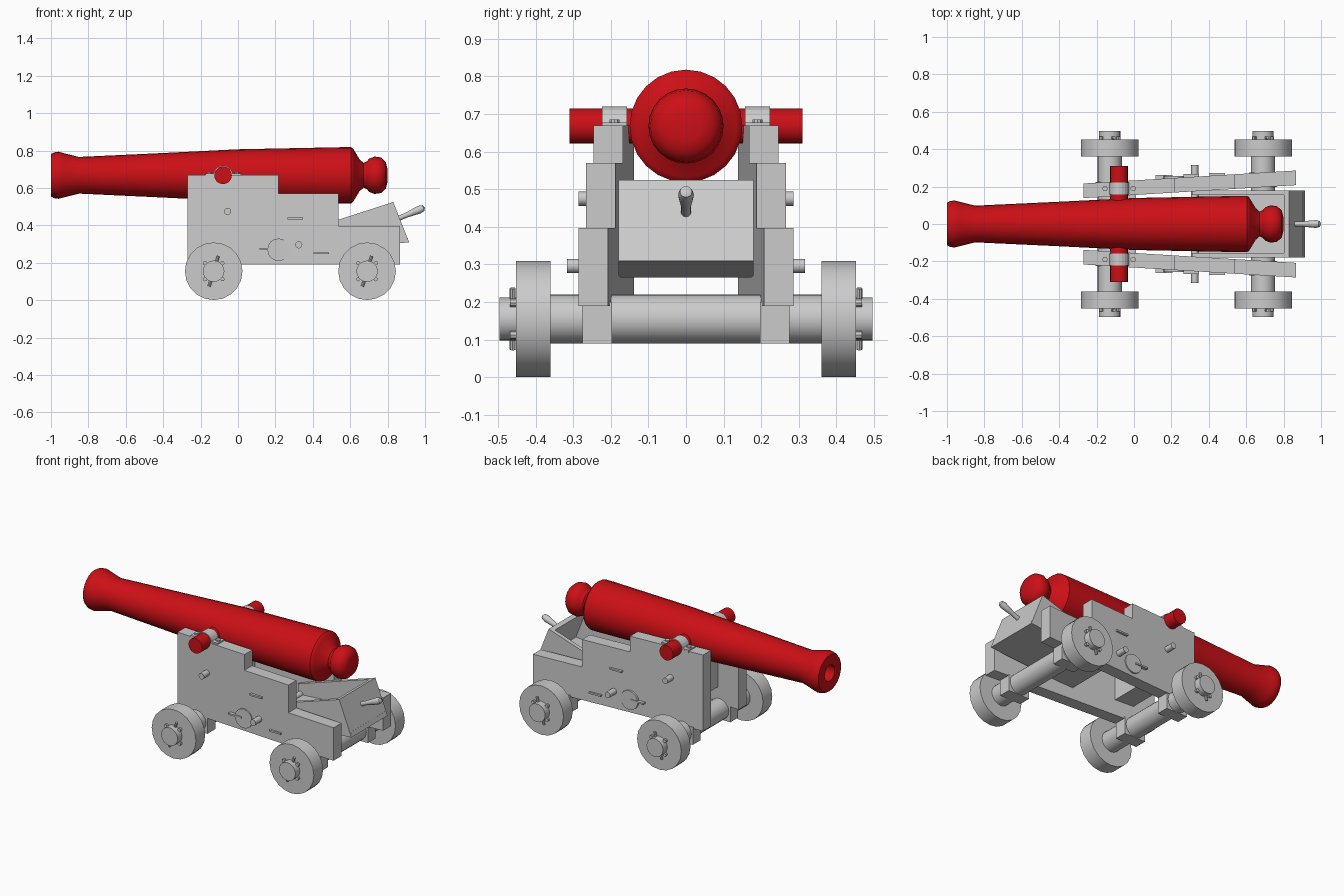
import bpy, bmesh
from math import sin, cos, pi
from mathutils import Vector

if "Cube" in bpy.data.objects:
    bpy.data.objects.remove(bpy.data.objects["Cube"])

red = bpy.data.materials.new("red_paint")
red.diffuse_color = (0.6, 0.005, 0.008, 1)
red.use_nodes = True
red.node_tree.nodes["Principled BSDF"].inputs["Base Color"].default_value = red.diffuse_color


def finish(name, bm, mat=None, mirror=False, smooth=False):
    bmesh.ops.recalc_face_normals(bm, faces=bm.faces)
    me = bpy.data.meshes.new(name)
    bm.to_mesh(me)
    bm.free()
    ob = bpy.data.objects.new(name, me)
    bpy.context.collection.objects.link(ob)
    if mat:
        me.materials.append(mat)
    if smooth:
        bpy.ops.object.select_all(action='DESELECT')
        ob.select_set(True)
        bpy.context.view_layer.objects.active = ob
        bpy.ops.object.shade_smooth_by_angle(angle=0.6)
    if mirror:
        m = ob.modifiers.new("mirror", 'MIRROR')
        m.use_axis = (False, True, False)
    return ob


def lathe(name, profile, origin, axis, n=20, **kw):
    """Revolve (distance, radius) points around an axis; radius 0 closes the end."""
    bm = bmesh.new()
    q = Vector(axis).to_track_quat('Z', 'Y')
    rings = []
    for d, r in profile:
        k = n if r > 0 else 1
        rings.append([bm.verts.new(Vector(origin) + q @ Vector(
            (r * cos(2 * pi * i / n), r * sin(2 * pi * i / n), d))) for i in range(k)])
    for a, b in zip(rings, rings[1:]):
        for i in range(n):
            f = [a[i % len(a)], a[(i + 1) % len(a)], b[(i + 1) % len(b)], b[i % len(b)]]
            bm.faces.new(list(dict.fromkeys(f)))
    return finish(name, bm, smooth=True, **kw)


def rod(name, r, d0, d1, origin, axis=(0, 1, 0), n=20, **kw):
    return lathe(name, [(d0, 0), (d0, r), (d1, r), (d1, 0)], origin, axis, n, **kw)


def prism(name, pts, y0, y1, slope=0.0, **kw):
    """Extrude an (x, z) outline from y0 to y1, skewed outward along x by slope."""
    bm = bmesh.new()
    a, b = [[bm.verts.new((x, y + slope * x, z)) for x, z in pts] for y in (y0, y1)]
    bm.faces.new(a)
    bm.faces.new(b)
    for i in range(len(pts)):
        j = (i + 1) % len(pts)
        bm.faces.new([a[i], a[j], b[j], b[i]])
    return finish(name, bm, **kw)


def box(name, x0, x1, y0, y1, z0, z1, **kw):
    return prism(name, [(x0, z0), (x1, z0), (x1, z1), (x0, z1)], y0, y1, **kw)


# Gun barrel with bore, breech and rear knob
AX = 0.668
lathe("barrel", [(-0.55, 0), (-0.55, 0.05), (-1.0, 0.05), (-1.0, 0.113), (-0.985, 0.122),
                 (-0.96, 0.126), (-0.93, 0.118), (-0.85, 0.098), (-0.4, 0.119), (0, 0.139),
                 (0.55, 0.15), (0.605, 0.15), (0.615, 0.143), (0.62, 0.135), (0.65, 0.085),
                 (0.672, 0.066), (0.69, 0.075), (0.70, 0.088), (0.73, 0.1), (0.765, 0.095),
                 (0.79, 0.072), (0.798, 0.04), (0.798, 0)],
      (0, 0, AX), (1, 0, 0), 24, mat=red)
rod("trunnion", 0.047, -0.31, 0.31, (-0.08, 0, AX), mat=red)

# Stepped side cheeks, spreading toward the rear
SL = 0.061
prism("cheek", [(-0.27, 0.19), (0.865, 0.19), (0.865, 0.397), (0.537, 0.397), (0.537, 0.57),
                (0.217, 0.57), (0.217, 0.669), (-0.27, 0.669)], 0.155, 0.233, SL, mirror=True)

# Straps holding the trunnions, with bolts
arc = [(-0.08 - 0.052 * cos(pi * i / 10), AX + 0.052 * sin(pi * i / 10)) for i in range(1, 10)]
prism("trunnion_strap", [(-0.175, 0.66), (-0.175, 0.677), (-0.132, 0.677)] + arc +
      [(-0.028, 0.677), (0.015, 0.677), (0.015, 0.66)], 0.157, 0.223, mirror=True)
for x in (-0.155, -0.005):
    rod("strap_bolt", 0.014, 0.66, 0.686, (x, 0.19, 0), (0, 0, 1), 10, mirror=True)

# Front transom and cross bolts
box("transom", -0.12, 0.01, -0.16, 0.16, 0.29, 0.525)
rod("transom_bolt", 0.019, -0.286, 0.286, (-0.055, 0, 0.475), n=12)
rod("bed_bolt", 0.019, -0.316, 0.316, (0.325, 0, 0.296), n=12)

# Side ring plates and staples
rod("ring_plate", 0.06, 0.2, 0.256, (0.217, 0, 0.27), n=16, mirror=True)
for x0, x1, z, y in ((0.115, 0.205, 0.275, 0.262), (0.265, 0.347, 0.437, 0.266),
                     (0.405, 0.487, 0.251, 0.272)):
    box("staple", x0, x1, 0.2, y, z - 0.005, z + 0.005, mirror=True)

# Wedge-shaped tray under the breech
prism("tray_floor", [(0.31, 0.265), (0.915, 0.309), (0.905, 0.336), (0.31, 0.293)], -0.17, 0.17)
prism("tray_side", [(0.31, 0.265), (0.915, 0.309), (0.83, 0.525), (0.31, 0.357)],
      0.155, 0.18, mirror=True)
prism("tray_back", [(0.885, 0.307), (0.915, 0.309), (0.83, 0.525), (0.803, 0.516)], -0.18, 0.18)
lathe("tray_handle", [(-0.01, 0), (-0.01, 0.014), (0.03, 0.013), (0.075, 0.018), (0.11, 0.021),
                      (0.132, 0.016), (0.14, 0)], (0.87, 0, 0.442), (0.92, 0, 0.39), 12)

# Axles, axle blocks, wheels, hub bolts and linch pins
WZ = 0.155
for pos, x in (("front", -0.13), ("rear", 0.69)):
    lathe(pos + "_axle", [(-0.496, 0), (-0.496, 0.057), (-0.36, 0.057), (-0.36, 0.065),
                          (0.36, 0.065), (0.36, 0.057), (0.496, 0.057), (0.496, 0)],
          (x, 0, WZ), (0, 1, 0), 20)
    y = 0.194 + SL * x
    box(pos + "_axle_block", x - 0.075, x + 0.075, y - 0.039, y + 0.039, 0.09, 0.2, mirror=True)
    rod(pos + "_wheel", 0.154, 0.36, 0.452, (x, 0, WZ), mirror=True)
    for dx in (-0.047, 0.047):
        for dz in (-0.043, 0.043):
            rod(pos + "_wheel_bolt", 0.011, 0.44, 0.468, (x + dx, 0, WZ + dz), n=8, mirror=True)
    rod(pos + "_linch_pin", 0.008, -0.085, 0.085, (x, 0.461, WZ), (0.29, 0, 0.957), 8, mirror=True)
